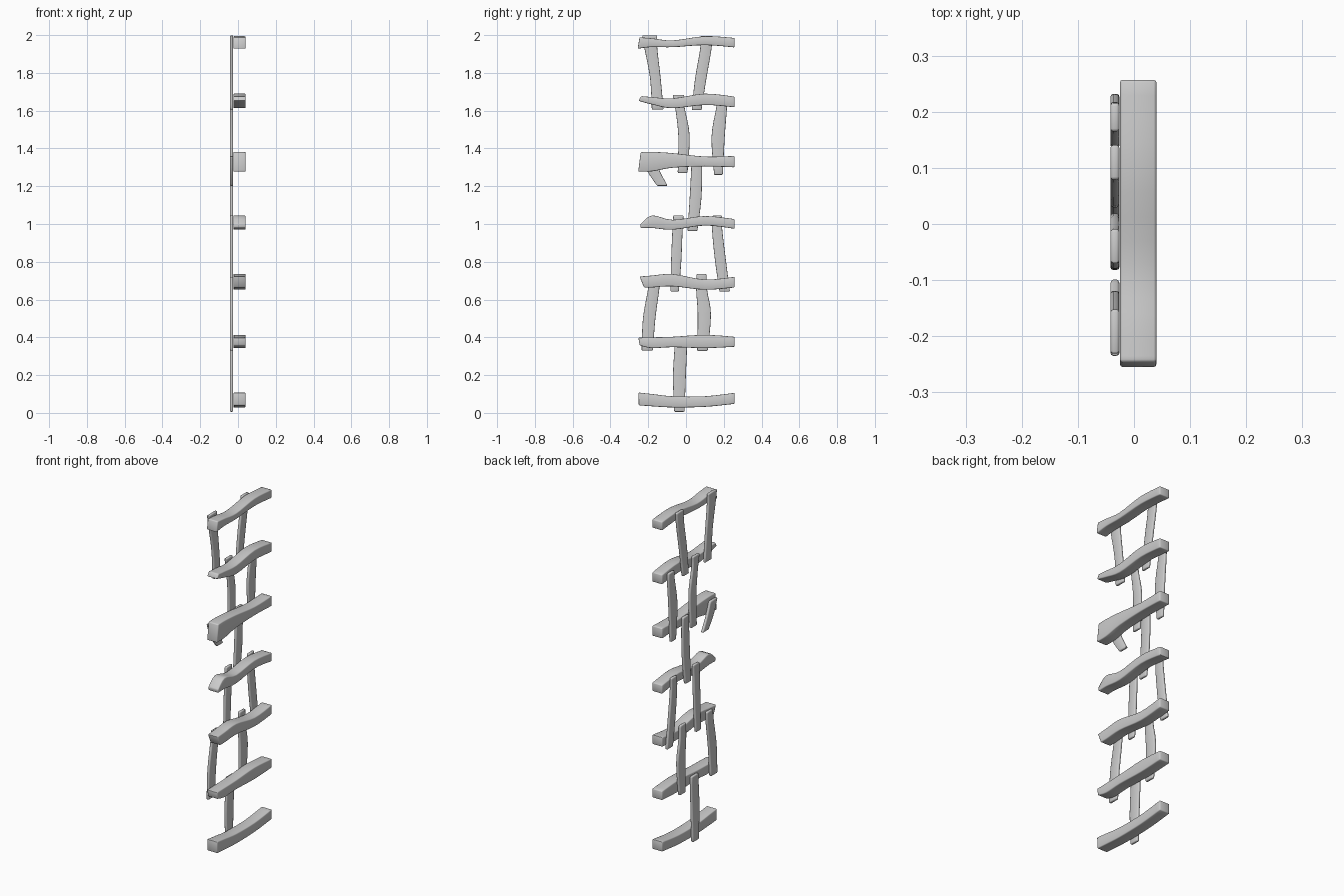
import bpy, bmesh, math


def spline(vals, sub=4):
    """Smooth interpolation through a list of equal-length tuples."""
    out = []
    n = len(vals)
    for i in range(n - 1):
        p0, p1, p2, p3 = vals[max(i - 1, 0)], vals[i], vals[i + 1], vals[min(i + 2, n - 1)]
        for k in range(sub):
            t = k / sub
            out.append(tuple(
                b + 0.5 * t * (c - a + t * (2 * a - 5 * b + 4 * c - d + t * (3 * (b - c) + d - a)))
                for a, b, c, d in zip(p0, p1, p2, p3)))
    out.append(vals[-1])
    return out


def plank(name, stations, x0, x1, bevel):
    """Warped board: each station is (y, z, y, z) for its two edges."""
    bm = bmesh.new()
    rings = []
    for ya, za, yb, zb in spline(stations):
        rings.append([bm.verts.new(p) for p in
                      ((x0, ya, za), (x1, ya, za), (x1, yb, zb), (x0, yb, zb))])
    for r, s in zip(rings, rings[1:]):
        for i in range(4):
            j = (i + 1) % 4
            bm.faces.new((r[i], r[j], s[j], s[i]))
    bm.faces.new(rings[0])
    bm.faces.new(rings[-1])
    bmesh.ops.recalc_face_normals(bm, faces=bm.faces)
    me = bpy.data.meshes.new(name)
    bm.to_mesh(me)
    bm.free()
    ob = bpy.data.objects.new(name, me)
    bpy.context.collection.objects.link(ob)
    mod = ob.modifiers.new("bevel", 'BEVEL')
    mod.width = bevel
    mod.segments = 2
    mod.limit_method = 'ANGLE'
    mod.angle_limit = math.radians(50)
    bpy.ops.object.select_all(action='DESELECT')
    ob.select_set(True)
    bpy.context.view_layer.objects.active = ob
    bpy.ops.object.modifier_apply(modifier="bevel")
    bpy.ops.object.shade_smooth_by_angle(angle=math.radians(50))


# Rungs: left-end y of top and bottom edges, top heights, bottom heights
RUNG_Y = (-0.18, -0.07, 0.10, 0.257)
rungs = [
    (-.252, -.250, (.108, .100, .088, .088, .106), (.040, .035, .029, .032, .048)),
    (-.252, -.245, (.398, .400, .403, .413, .403), (.357, .343, .348, .343, .350)),
    (-.246, -.222, (.722, .727, .735, .706, .720), (.664, .664, .670, .652, .664)),
    (-.242, -.240, (.998, .1045 * 10, 1.022, 1.042, 1.026), (.978, .979, .970, .992, .975)),
    (-.240, -.253, (1.380, 1.382, 1.375, 1.357, 1.360), (1.278, 1.279, 1.298, 1.305, 1.300)),
    (-.238, -.252, (1.677, 1.672, 1.665, 1.690, 1.674), (1.652, 1.633, 1.613, 1.630, 1.618)),
    (-.246, -.256, (1.988, 1.983, 1.972, 1.994, 1.985), (1.928, 1.937, 1.936, 1.947, 1.935)),
]
for n, (yt, yb, top, bot) in enumerate(rungs):
    st = [(a, t, b, u) for a, b, t, u in zip((yt,) + RUNG_Y, (yb,) + RUNG_Y, top, bot)]
    plank(f"rung_{n + 1}", st, -0.025, 0.040, 0.005)

# Slats: (y, z, width) up the centre line
slats = [
    [(-.035, .006, .055), (-.035, .19, .068), (-.028, .34, .066), (-.028, .395, .06)],
    [(-.205, .33, .060), (-.195, .50, .066), (-.172, .65, .060), (-.166, .72, .055)],
    [(.087, .328, .056), (.097, .52, .070), (.083, .65, .058), (.082, .735, .052)],
    [(-.06, .642, .044), (-.052, .80, .054), (-.045, .97, .054), (-.040, 1.045, .054)],
    [(.205, .642, .055), (.182, .81, .058), (.165, .97, .054), (.166, 1.045, .050)],
    [(.034, .963, .052), (.050, 1.13, .062), (.056, 1.28, .058), (.056, 1.36, .052)],
    [(-.018, 1.27, .052), (-.011, 1.47, .060), (-.033, 1.62, .050), (-.040, 1.683, .062)],
    [(.172, 1.26, .046), (.170, 1.46, .070), (.189, 1.62, .056), (.190, 1.67, .050)],
    [(-.150, 1.606, .062), (-.162, 1.77, .056), (-.186, 1.93, .068), (-.192, 1.998, .080)],
    [(.056, 1.603, .052), (.078, 1.77, .060), (.104, 1.92, .060), (.110, 1.996, .062)],
    # broken stub
    [(-.125, 1.202, .056), (-.172, 1.28, .066), (-.203, 1.36, .066)],
]
for n, pts in enumerate(slats):
    st = [(y - w / 2, z, y + w / 2, z) for y, z, w in pts]
    plank(f"slat_{n + 1}" if n < 10 else "broken_slat", st, -0.042, -0.026, 0.005)
